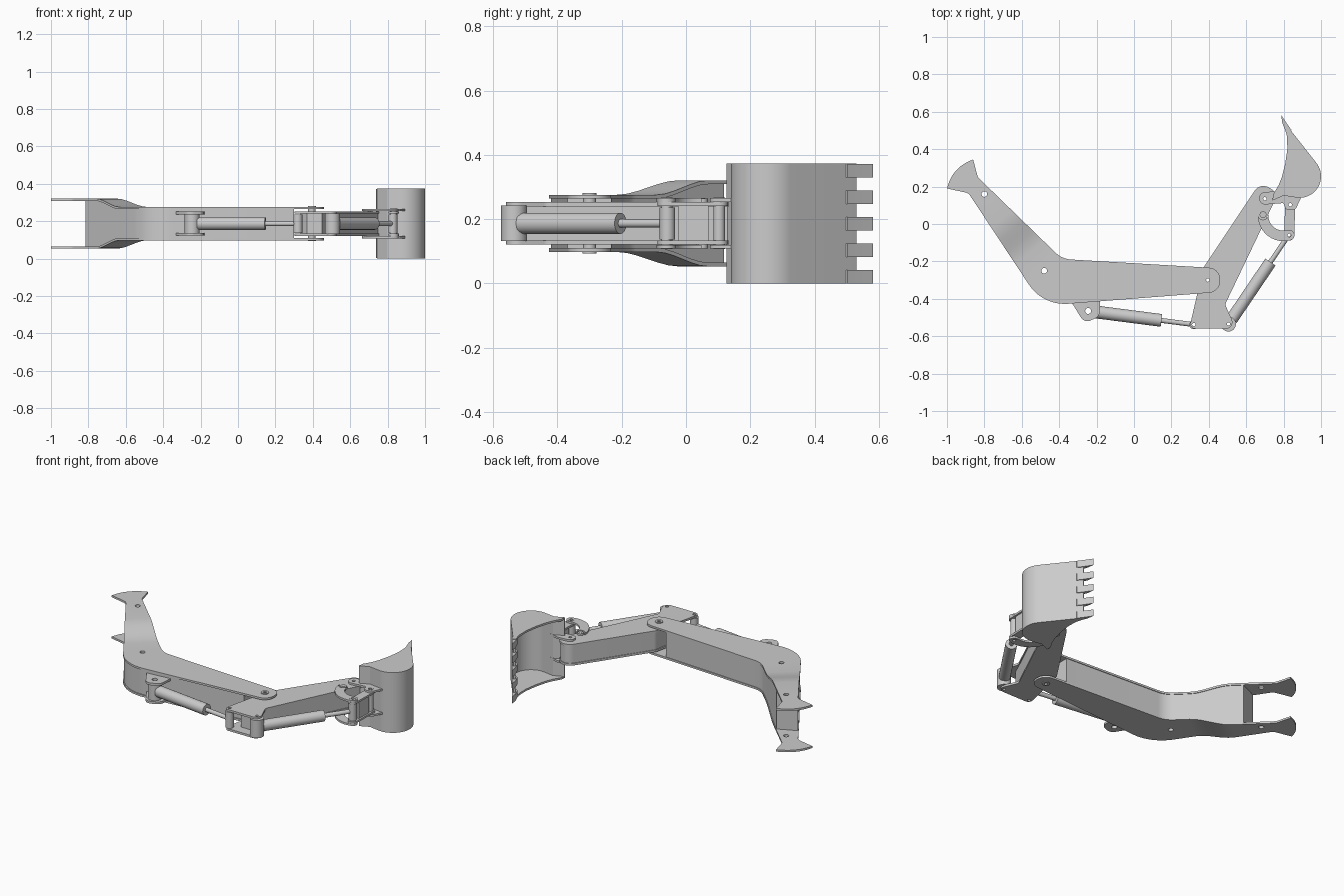
import bpy, bmesh
from math import sin, cos, tan, radians
from mathutils import Vector, Matrix

if "Cube" in bpy.data.objects:
    bpy.data.objects.remove(bpy.data.objects["Cube"])

C = 0.187  # mid-plane height of the whole arm


def arc(x, y, r, a0, a1, n=12):
    return [(x + r * cos(radians(a0 + (a1 - a0) * i / n)),
             y + r * sin(radians(a0 + (a1 - a0) * i / n))) for i in range(n + 1)]


def circle(x, y, r, n=24):
    return arc(x, y, r, 0, 360, n)[:-1]


def fillet(corners, n=10):
    """Polygon of (x, y, radius) corners turned into a rounded outline."""
    out = []
    for i, (x, y, r) in enumerate(corners):
        p = Vector((x, y))
        if r == 0:
            out.append((x, y))
            continue
        u = (Vector(corners[i - 1][:2]) - p).normalized()
        v = (Vector(corners[(i + 1) % len(corners)][:2]) - p).normalized()
        ang = u.angle(v)
        cen = p + (u + v).normalized() * r / sin(ang / 2)
        a, b = p + u * r / tan(ang / 2) - cen, p + v * r / tan(ang / 2) - cen
        sweep = a.angle(b) * (1 if a.x * b.y - a.y * b.x > 0 else -1)
        for k in range(n + 1):
            q = cen + Matrix.Rotation(sweep * k / n, 2) @ a
            out.append((q.x, q.y))
    return out


def finish(bm, name):
    bmesh.ops.recalc_face_normals(bm, faces=bm.faces)
    me = bpy.data.meshes.new(name)
    bm.to_mesh(me)
    bm.free()
    ob = bpy.data.objects.new(name, me)
    bpy.context.collection.objects.link(ob)
    bpy.ops.object.select_all(action='DESELECT')
    ob.select_set(True)
    bpy.context.view_layer.objects.active = ob
    bpy.ops.object.shade_smooth_by_angle(angle=radians(30))
    return ob


def slab(name, outline, z0, z1, holes=(), widen=False):
    """Outline with round holes (x, y, r), extruded from z0 to z1."""
    bm = bmesh.new()
    for loop in [outline] + [circle(*h) for h in holes]:
        vs = [bm.verts.new((x, y, z0)) for x, y in loop]
        for i in range(len(vs)):
            bm.edges.new((vs[i - 1], vs[i]))
    bmesh.ops.triangle_fill(bm, use_beauty=True, use_dissolve=False,
                            edges=bm.edges[:], normal=(0, 0, 1))
    ext = bmesh.ops.extrude_face_region(bm, geom=bm.faces[:])
    bmesh.ops.translate(bm, vec=(0, 0, z1 - z0),
                        verts=[g for g in ext['geom'] if isinstance(g, bmesh.types.BMVert)])
    if widen:  # flare the boom towards its root
        d = Vector((-0.64, 0.77, 0))
        for k in range(7):
            t = 0.24 + 0.23 * k / 6
            bmesh.ops.bisect_plane(bm, geom=bm.verts[:] + bm.edges[:] + bm.faces[:],
                                   plane_co=d * t / d.length_squared, plane_no=d)
        for v in bm.verts:
            s = min(1, max(0, (v.co.x * d.x + v.co.y * d.y - 0.24) / 0.23))
            v.co.z += (0.045 if v.co.z > C else -0.045) * s * s * (3 - 2 * s)
    return finish(bm, name)


def pair(name, outline, inner, outer, holes=(), widen=False):
    """Two mirrored plates, at distances inner..outer from the mid-plane."""
    slab(name + "_upper", outline, C + inner, C + outer, holes, widen)
    slab(name + "_lower", outline, C - outer, C - inner, holes, widen)


def sleeve(name, x, y, r, half, hole=0.009):
    slab(name, circle(x, y, r, 32), C - half, C + half, [(x, y, hole)])


def rod(name, a, b, r):
    a, b = Vector((*a, C)), Vector((*b, C))
    bm = bmesh.new()
    m = Matrix.Translation((a + b) / 2) @ (b - a).to_track_quat('Z', 'Y').to_matrix().to_4x4()
    bmesh.ops.create_cone(bm, cap_ends=True, segments=32, radius1=r, radius2=r,
                          depth=(b - a).length, matrix=m)
    finish(bm, name)


def ram(name, a, b, start, barrel, r, hole):
    """Hydraulic cylinder between pins a and b."""
    p, q = Vector(a), Vector(b)
    u = (q - p).normalized()
    rod(name + "_barrel", p + u * start, p + u * barrel, r)
    rod(name + "_rod", p + u * barrel * 0.9, q - u * 0.015, 0.013)
    sleeve(name + "_base_eye", *a, 0.04, 0.055, hole)
    sleeve(name + "_rod_eye", *b, 0.024, 0.05)


# Boom: two side plates with ears and fork, box body between
boom = fillet([(-1, .19, 0), (-.965, .30, .2), (-.86, .345, 0), (-.835, .25, .03),
               (-.385, -.187, .13), (.46, -.237, .062), (.46, -.363, .062),
               (-.487, -.437, .23), (-.885, .165, .04)])
pair("boom_plate", boom, .077, .089, [(-.80, .16, .015), (-.48, -.25, .015), (.395, -.30, .009)], True)
body = fillet([(-.705, .118, 0), (-.386, -.191, .13), (.30, -.232, 0), (.30, -.368, 0),
               (-.485, -.431, .23), (-.815, .068, 0)])
slab("boom_body", body, C - .082, C + .082, [(-.48, -.25, .015)], True)
pair("boom_fork_boss", circle(.395, -.30, .022), .085, .094, [(.395, -.30, .009)])

# Bracket for the stick ram under the boom
pair("ram_bracket", fillet([(-.34, -.40, 0), (-.33, -.425, .01), (-.265, -.53, .04),
                            (-.185, -.495, .04), (-.18, -.40, 0)]), .05, .064, [(-.245, -.465, .016)])

# Stick: side plates and box body
pair("stick_plate", fillet([(.295, -.56, .025), (.545, -.56, .035), (.487, -.43, .03),
                            (.772, .165, .05), (.675, .222, .055), (.37, -.235, .05)]), .053, .066,
     [(.32, -.538, .009), (.505, -.535, .009), (.395, -.30, .009), (.70, .135, .009), (.69, .05, .009)])
slab("stick_body", fillet([(.335, -.45, 0), (.37, -.50, 0), (.45, -.50, 0), (.482, -.43, .03),
                           (.766, .164, .05), (.676, .215, .05), (.374, -.235, .05)]), C - .058, C + .058,
     [(.395, -.30, .009), (.70, .135, .009), (.69, .05, .009)])
sleeve("stick_pivot_pin", .395, -.30, .02, .08)

# Hydraulic rams
ram("stick_ram", (-.245, -.465), (.32, -.538), .03, .395, .034, .016)
ram("bucket_ram", (.505, -.535), (.828, -.058), .03, .40, .033, .009)

# Curved rocker links either side of the stick
rocker = (arc(.80, .046, .138, 178, 286) + arc(.83, -.06, .028, 286, 466, 8)
          + arc(.80, .046, .082, 286, 178) + arc(.69, .05, .028, -2, -182, 8))
rocker = [p for i, p in enumerate(rocker)
          if (Vector(p) - Vector(rocker[i - 1])).length > .002]
pair("rocker_link", rocker, .067, .079, [(.69, .05, .009), (.83, -.06, .009)])
sleeve("rocker_pin", .69, .05, .018, .078)
sleeve("link_pin", .83, -.06, .018, .08)

# H-shaped push link from the rocker to the bucket
pair("push_link", fillet([(.803, -.088, .026), (.857, -.088, .026),
                          (.862, .13, .026), (.808, .13, .026)]), .054, .066,
     [(.83, -.06, .009), (.835, .103, .009)])
slab("push_link_web", [(.82, -.025), (.848, -.025), (.85, .07), (.822, .07)], C - .058, C + .058)
sleeve("push_link_bucket_pin", .835, .103, .018, .08)

# Bucket: hinge ears, curved shell, cheek plates and teeth
pair("bucket_ear", fillet([(.665, .168, .03), (.675, .102, .03), (.80, .112, .01), (.812, .074, .026),
                           (.862, .074, .026), (.895, .145, 0), (.80, .165, 0), (.76, .175, 0)]),
     .067, .079, [(.70, .135, .009), (.835, .103, .009)])
sleeve("bucket_hinge_pin", .70, .135, .02, .078)
path = [(.815, .53)] + arc(.885, .255, .115, 38, -97, 24) + [(.80, .152), (.742, .126)]
inner = []
for i, p in enumerate(path):
    d = (Vector(path[min(i + 1, len(path) - 1)]) - Vector(path[max(i - 1, 0)])).normalized()
    inner.append((p[0] + d.y * .012, p[1] - d.x * .012))
slab("bucket_shell", path + inner[::-1], .002, .372)
cheek = path + [(.745, .16), (.772, .205), (.79, .25), (.808, .32), (.82, .40), (.818, .47), (.803, .52)]
slab("bucket_cheek_lower", cheek, 0, .012)
slab("bucket_cheek_upper", cheek, .362, .374)
tooth = [(.787, .582), (.822, .53), (.842, .503), (.835, .48), (.812, .492), (.793, .54)]
for i in range(5):
    z = .0825 * i
    slab(f"bucket_tooth_{i + 1}", tooth, z, z + .042)
